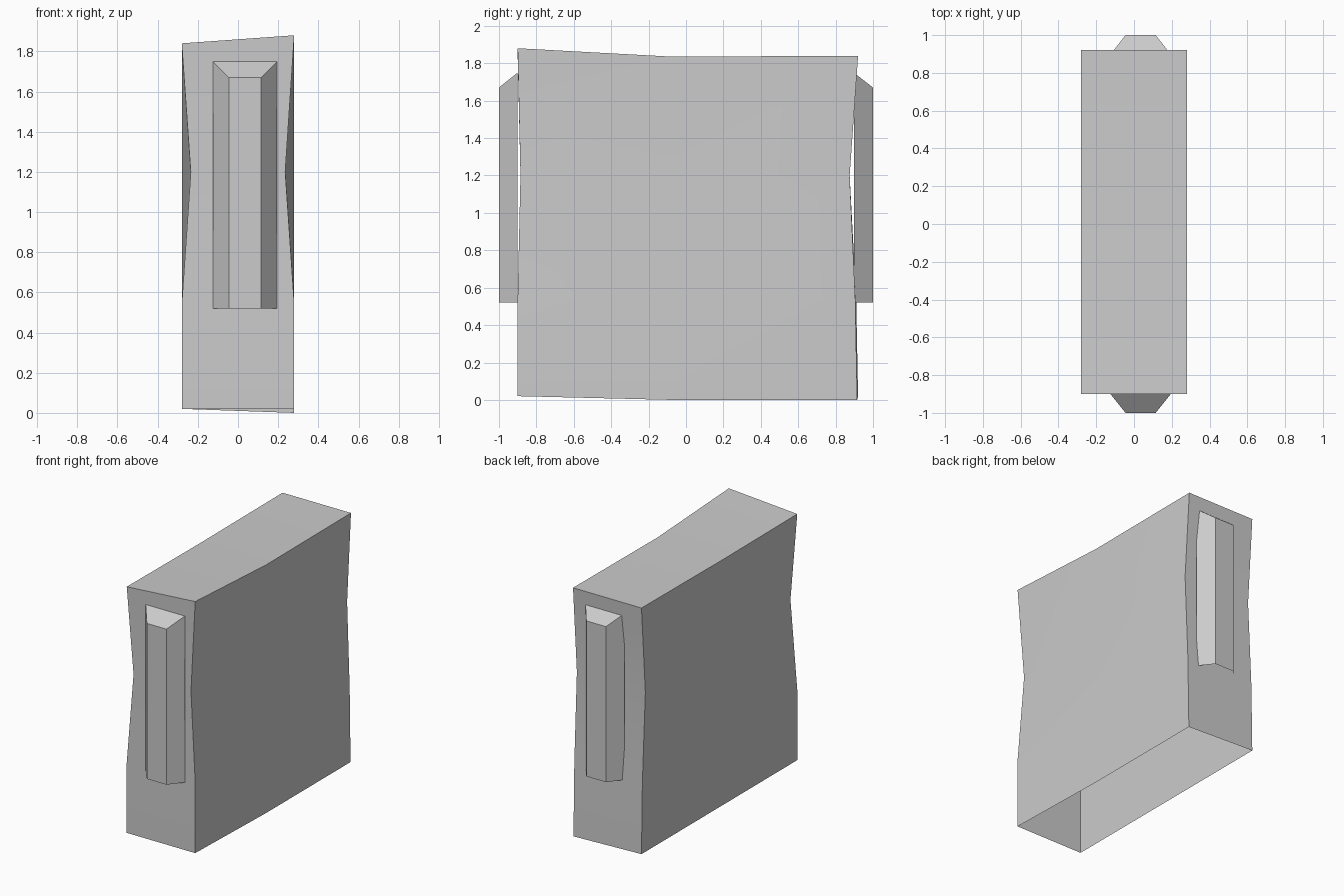
import bpy, bmesh

cube = bpy.data.objects.get("Cube")
if cube:
    bpy.data.objects.remove(cube, do_unlink=True)

grey = bpy.data.materials.new("plain grey")
grey.use_nodes = True
colour = (0.6, 0.6, 0.6, 1.0)
grey.diffuse_color = colour
grey.node_tree.nodes["Principled BSDF"].inputs["Base Color"].default_value = colour


def finish(name, bm):
    bmesh.ops.recalc_face_normals(bm, faces=bm.faces)
    mesh = bpy.data.meshes.new(name)
    bm.to_mesh(mesh)
    bm.free()
    mesh.materials.append(grey)
    obj = bpy.data.objects.new(name, mesh)
    bpy.context.collection.objects.link(obj)
    return obj


# Body: open-bottomed shell, six upright columns listed around the outline.
# Each column runs bottom, knee, waist, top.
columns = [
    [(-0.28, -0.90, 0.02), (-0.28, -0.90, 0.54), (-0.235, -0.885, 1.2), (-0.28, -0.90, 1.84)],
    [(0.28, -0.90, 0.02), (0.28, -0.90, 0.54), (0.235, -0.885, 1.2), (0.28, -0.90, 1.88)],
    [(0.28, -0.07, 0.0), (0.28, -0.07, 0.54), (0.28, -0.07, 1.2), (0.28, -0.07, 1.835)],
    [(0.28, 0.915, 0.0), (0.28, 0.905, 0.54), (0.28, 0.875, 1.2), (0.28, 0.92, 1.84)],
    [(-0.28, 0.92, 0.02), (-0.28, 0.91, 0.54), (-0.28, 0.875, 1.2), (-0.28, 0.92, 1.84)],
    [(-0.28, -0.07, 0.02), (-0.28, -0.07, 0.54), (-0.28, -0.07, 1.2), (-0.28, -0.07, 1.835)],
]
bm = bmesh.new()
cols = [[bm.verts.new(p) for p in col] for col in columns]
for i in range(6):
    a, b = cols[i], cols[(i + 1) % 6]
    for k in range(3):
        bm.faces.new((a[k], b[k], b[k + 1], a[k + 1]))
top = [c[3] for c in cols]
bm.faces.new((top[0], top[1], top[2], top[5]))
bm.faces.new((top[5], top[2], top[3], top[4]))
body = finish("body_shell", bm)
body.data.shade_smooth()
bpy.context.view_layer.objects.active = body
body.select_set(True)
bpy.ops.object.shade_smooth_by_angle(angle=0.5)


# End ridges: tapered ribs with a sloped top, open below and at the wall
def ridge(name, base_y, outer_y):
    bm = bmesh.new()
    sections = [(-0.125, base_y, 1.75), (-0.045, outer_y, 1.67),
                (0.115, outer_y, 1.67), (0.195, base_y, 1.75)]
    low = [bm.verts.new((x, y, 0.52)) for x, y, z in sections]
    high = [bm.verts.new(p) for p in sections]
    for i in range(3):
        bm.faces.new((low[i], low[i + 1], high[i + 1], high[i]))
    bm.faces.new(high)
    # Make the open rib face outwards, away from the wall
    obj = finish(name, bm)
    front_face = obj.data.polygons[1]
    if front_face.normal.y * outer_y < 0:
        obj.data.flip_normals()


ridge("front_ridge", -0.90, -1.0)
ridge("back_ridge", 0.897, 1.0)
